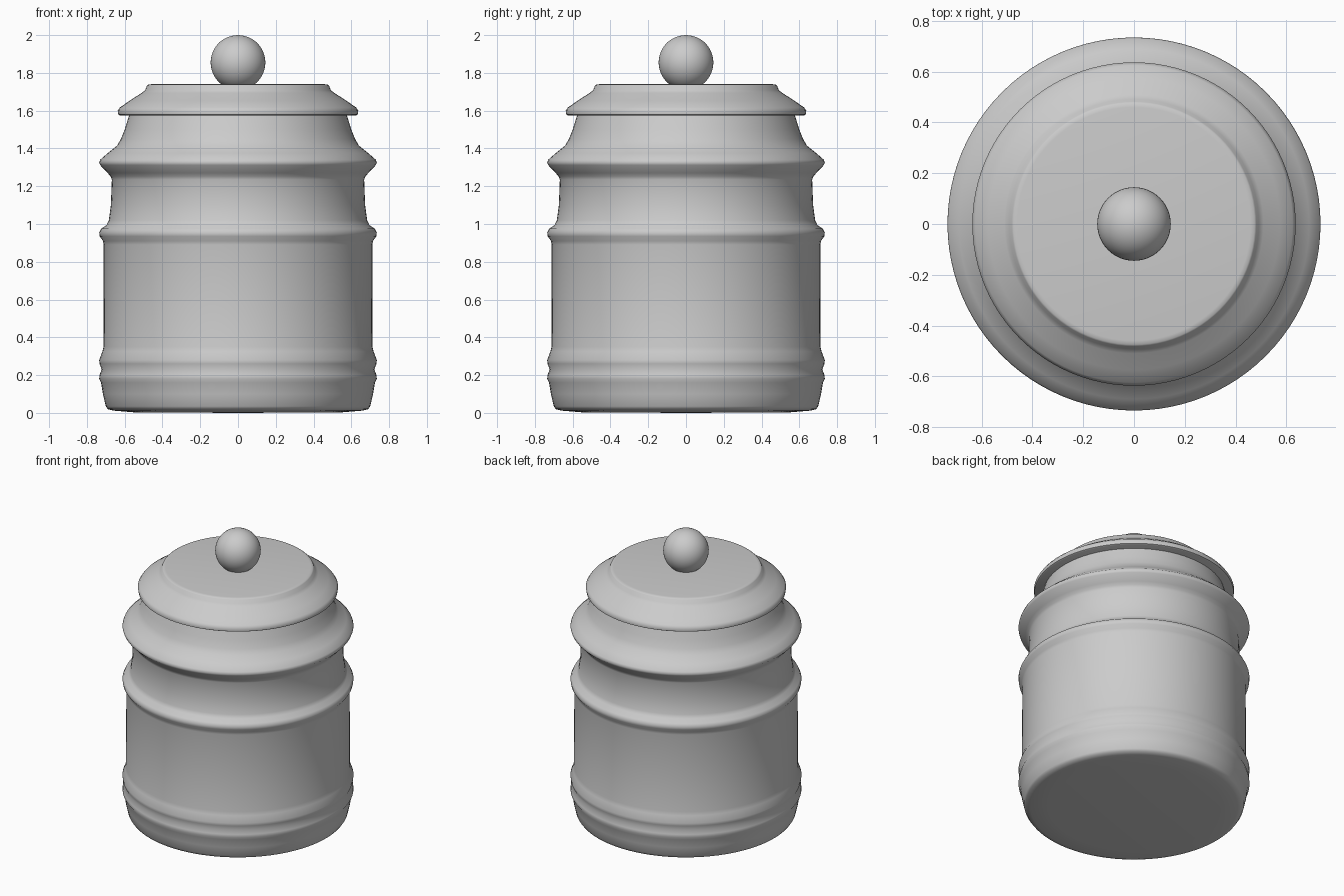
import bpy
import bmesh
import math

if "Cube" in bpy.data.objects:
    bpy.data.objects.remove(bpy.data.objects["Cube"], do_unlink=True)

# One plain ceramic colour
clay = bpy.data.materials.new("grey ceramic")
clay.use_nodes = True
colour = (0.6, 0.6, 0.6, 1)
clay.diffuse_color = colour
clay.node_tree.nodes["Principled BSDF"].inputs["Base Color"].default_value = colour


def finish(name, bm, angle):
    mesh = bpy.data.meshes.new(name)
    bmesh.ops.recalc_face_normals(bm, faces=bm.faces)
    bm.to_mesh(mesh)
    bm.free()
    obj = bpy.data.objects.new(name, mesh)
    bpy.context.collection.objects.link(obj)
    mesh.materials.append(clay)
    bpy.ops.object.select_all(action='DESELECT')
    obj.select_set(True)
    bpy.context.view_layer.objects.active = obj
    bpy.ops.object.shade_smooth_by_angle(angle=math.radians(angle))
    return obj


def lathe(name, profile, steps=96, angle=50):
    """Spin a (radius, height) profile about the z axis."""
    bm = bmesh.new()
    verts = [bm.verts.new((r, 0, z)) for r, z in profile]
    edges = [bm.edges.new(pair) for pair in zip(verts, verts[1:])]
    bmesh.ops.spin(bm, geom=verts + edges, cent=(0, 0, 0), axis=(0, 0, 1),
                   angle=math.tau, steps=steps)
    bmesh.ops.remove_doubles(bm, verts=bm.verts, dist=0.0005)
    return finish(name, bm, angle)


# Jar body: foot, twin base ridges, straight wall, waist, shoulder ridge and neck
lathe("jar_body", [
    (0, 0), (0.55, 0.003), (0.66, 0.012), (0.69, 0.02), (0.70, 0.035),
    (0.715, 0.10), (0.725, 0.16), (0.735, 0.18), (0.733, 0.20),
    (0.722, 0.23), (0.733, 0.26), (0.735, 0.28), (0.718, 0.325), (0.712, 0.35),
    (0.711, 0.89), (0.715, 0.91), (0.732, 0.935), (0.735, 0.955),
    (0.725, 0.975), (0.695, 0.995), (0.684, 1.02), (0.673, 1.10),
    (0.668, 1.235), (0.675, 1.252), (0.69, 1.27), (0.73, 1.312), (0.735, 1.325),
    (0.73, 1.34), (0.69, 1.375), (0.64, 1.415), (0.62, 1.45),
    (0.60, 1.50), (0.572, 1.59), (0, 1.59)])

# Lid: flat underside, rounded rim, sloping skirt and flat top
lathe("lid", [
    (0, 1.575), (0.625, 1.575), (0.634, 1.58), (0.637, 1.60), (0.625, 1.617),
    (0.575, 1.652), (0.51, 1.694), (0.492, 1.708), (0.482, 1.733),
    (0.475, 1.738), (0.46, 1.74), (0, 1.74)])

# Round knob
bm = bmesh.new()
bmesh.ops.create_uvsphere(bm, u_segments=48, v_segments=24, radius=0.145)
bmesh.ops.translate(bm, verts=bm.verts, vec=(0, 0, 1.855))
finish("lid_knob", bm, 50)
